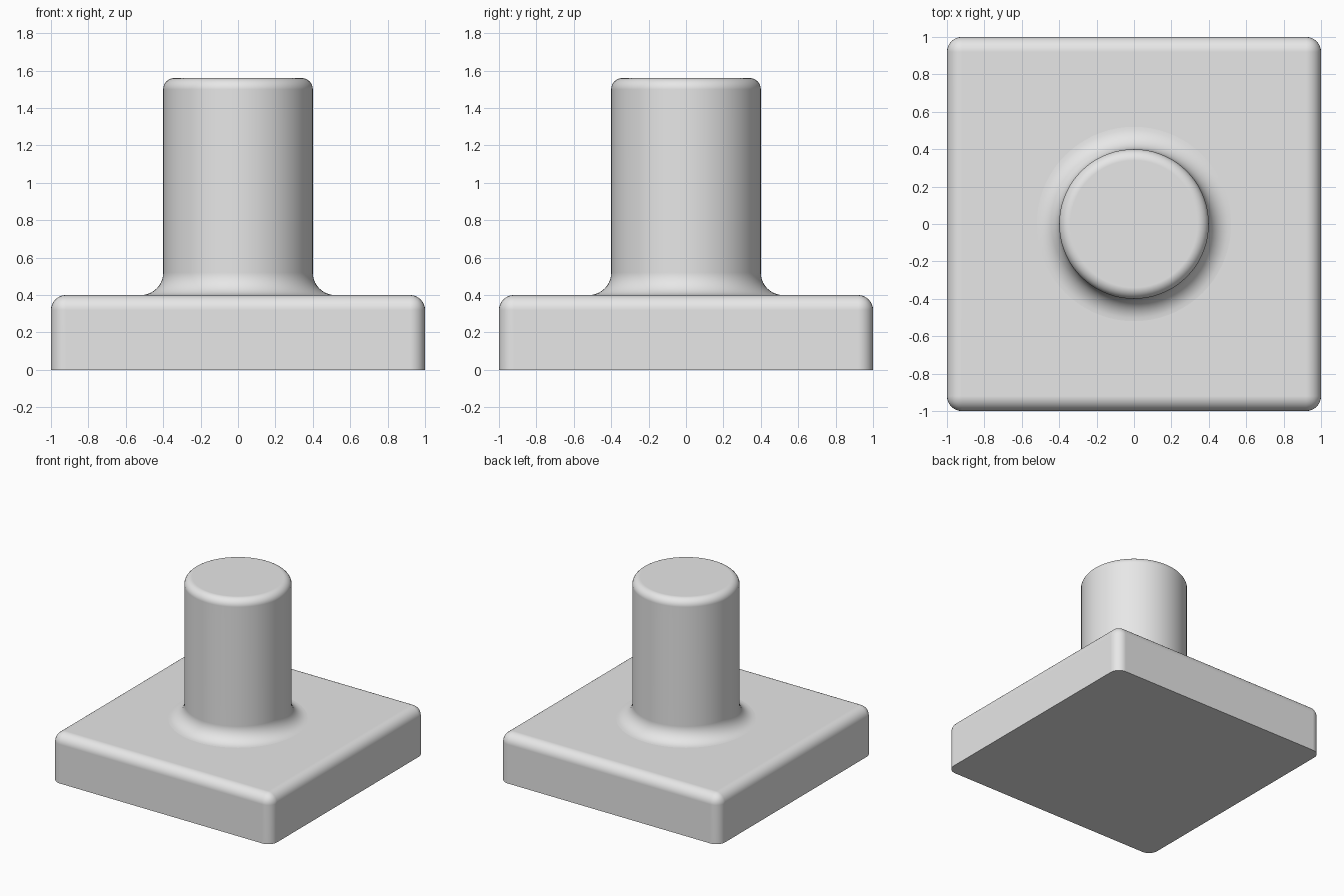
import bpy
import bmesh
from math import pi, sin, cos

if "Cube" in bpy.data.objects:
    bpy.data.objects.remove(bpy.data.objects["Cube"], do_unlink=True)

BASE_TOP, TOP = 0.4, 1.56
RADIUS, TOP_ROUND, FOOT_FILLET = 0.4, 0.06, 0.12
BASE_ROUND = 0.08

grey = bpy.data.materials.new("plain grey")
grey.use_nodes = True
grey.diffuse_color = (0.8, 0.8, 0.8, 1)
grey.node_tree.nodes["Principled BSDF"].inputs["Base Color"].default_value = (0.8, 0.8, 0.8, 1)


def finish(name, bm):
    """Turn a bmesh into a smooth-shaded object with flat faces kept flat."""
    bmesh.ops.recalc_face_normals(bm, faces=bm.faces)
    mesh = bpy.data.meshes.new(name)
    bm.to_mesh(mesh)
    bm.free()
    mesh.materials.append(grey)
    obj = bpy.data.objects.new(name, mesh)
    bpy.context.collection.objects.link(obj)
    bpy.ops.object.select_all(action="DESELECT")
    obj.select_set(True)
    bpy.context.view_layer.objects.active = obj
    bpy.ops.object.shade_smooth_by_angle(angle=pi / 5)
    weighted = obj.modifiers.new("flat faces", "WEIGHTED_NORMAL")
    weighted.keep_sharp = True
    return obj


def arc(cx, cz, r, start, end, steps=10):
    """Points of a profile arc in the x-z plane."""
    angles = [start + (end - start) * i / steps for i in range(steps + 1)]
    return [(cx + r * cos(a), cz + r * sin(a)) for a in angles]


# Square base: top and upright edges rounded, underside left sharp
bm = bmesh.new()
bmesh.ops.create_cube(bm, size=1)
for v in bm.verts:
    v.co = (v.co.x * 2, v.co.y * 2, (v.co.z + 0.5) * BASE_TOP)
rounded = [e for e in bm.edges if max(v.co.z for v in e.verts) > BASE_TOP / 2]
bmesh.ops.bevel(bm, geom=rounded, offset=BASE_ROUND, offset_type="OFFSET",
                segments=8, profile=0.5, affect="EDGES", clamp_overlap=True)
finish("base_plate", bm)

# Round post: flared foot, straight shaft and rounded top rim, spun about z
profile = arc(RADIUS + FOOT_FILLET, BASE_TOP + FOOT_FILLET, FOOT_FILLET, 1.5 * pi, pi)
profile += arc(RADIUS - TOP_ROUND, TOP - TOP_ROUND, TOP_ROUND, 0, pi / 2)
bm = bmesh.new()
verts = [bm.verts.new((x, 0, z)) for x, z in profile]
edges = [bm.edges.new(pair) for pair in zip(verts, verts[1:])]
bmesh.ops.spin(bm, geom=verts + edges, cent=(0, 0, 0), axis=(0, 0, 1),
               angle=2 * pi, steps=72, use_merge=True)
bmesh.ops.remove_doubles(bm, verts=bm.verts, dist=0.0001)
rim = [e for e in bm.edges if e.is_boundary and all(v.co.z > 1 for v in e.verts)]
bmesh.ops.contextual_create(bm, geom=rim)
finish("round_post", bm)
